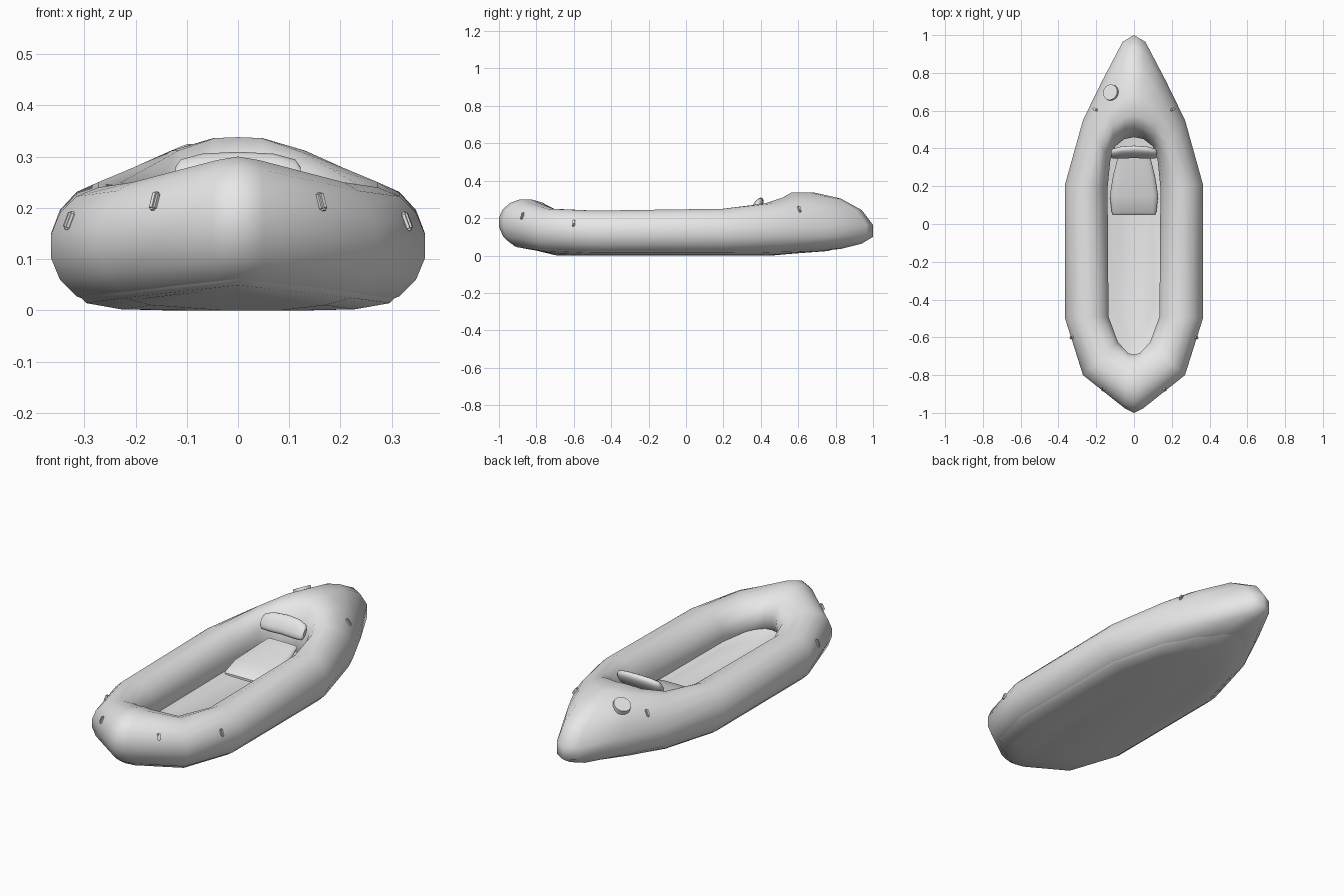
import bpy, bmesh
from math import sin, cos, pi, radians
from mathutils import Vector, Matrix
from mathutils.bvhtree import BVHTree

cube = bpy.data.objects.get("Cube")
if cube:
    bpy.data.objects.remove(cube)

grey = bpy.data.materials.new("light_grey")
grey.use_nodes = True
grey.diffuse_color = (0.8, 0.8, 0.8, 1)
grey.node_tree.nodes["Principled BSDF"].inputs["Base Color"].default_value = grey.diffuse_color


def finish(name, bm, angle):
    """Turn a bmesh into a smooth grey object."""
    bmesh.ops.recalc_face_normals(bm, faces=bm.faces)
    mesh = bpy.data.meshes.new(name)
    bm.to_mesh(mesh)
    bm.free()
    mesh.materials.append(grey)
    obj = bpy.data.objects.new(name, mesh)
    bpy.context.collection.objects.link(obj)
    bpy.ops.object.select_all(action="DESELECT")
    obj.select_set(True)
    bpy.context.view_layer.objects.active = obj
    bpy.ops.object.shade_smooth_by_angle(angle=radians(angle))
    return obj


def loft(name, rings, around=False, caps=(), angle=50):
    """Skin closed rings of points; around joins last to first, caps fills ends."""
    bm = bmesh.new()
    loops = [[bm.verts.new(p) for p in ring] for ring in rings]
    n = len(loops[0])
    pairs = list(zip(loops, loops[1:]))
    if around:
        pairs.append((loops[-1], loops[0]))
    for a, b in pairs:
        for i in range(n):
            j = (i + 1) % n
            bm.faces.new((a[i], a[j], b[j], b[i]))
    for c in caps:
        bm.faces.new(loops[c])
    return finish(name, bm, angle)


# Half-plan stations, bow to stern:
# outer edge, crest, inner edge, then outer / crest / bottom heights
half = [
    ((0, -1.0), (0, -0.86), (0, -0.69), 0.18, 0.30, 0.045),
    ((0.05, -0.975), (0.04, -0.85), (0.03, -0.685), 0.175, 0.293, 0.04),
    ((0.27, -0.80), (0.19, -0.73), (0.085, -0.625), 0.14, 0.25, 0.02),
    ((0.365, -0.50), (0.25, -0.49), (0.135, -0.49), 0.125, 0.24, 0.01),
    ((0.365, 0.21), (0.25, 0.20), (0.14, 0.19), 0.125, 0.25, 0.01),
    ((0.27, 0.55), (0.19, 0.44), (0.125, 0.34), 0.125, 0.278, 0.014),
    ((0.17, 0.755), (0.12, 0.55), (0.10, 0.41), 0.12, 0.312, 0.018),
    ((0.06, 0.965), (0.045, 0.59), (0.05, 0.45), 0.12, 0.336, 0.02),
    ((0, 1.0), (0, 0.60), (0, 0.46), 0.12, 0.338, 0.02),
]


def flip(s):
    return tuple((-p[0], p[1]) for p in s[:3]) + s[3:]


stations = half + [flip(s) for s in half[-2:0:-1]]


def tube_section(s, steps=16):
    outer, crest, inner = (Vector(p) for p in s[:3])
    zo, zt, zb = s[3:]
    ring = []
    for k in range(steps):
        t = 2 * pi * (k + 0.5) / steps
        side = outer if cos(t) > 0 else inner
        end = zt if sin(t) > 0 else zb
        reach = min(1, abs(cos(t)) / cos(pi / steps))
        rise = min(1, abs(sin(t)) / cos(pi / steps))
        p = crest.lerp(side, reach)
        ring.append((p.x, p.y, zo + (end - zo) * rise))
    return ring


# Inflated hull tube
hull = loft("hull_tube", [tube_section(s) for s in stations], around=True, angle=80)


def plan_ring(a, b, t, height):
    """Closed outline between two station edges at a height rule."""
    ring = []
    for s in stations:
        p = Vector(s[a]).lerp(Vector(s[b]), t)
        ring.append((p.x, p.y, height(s)))
    return ring


# Bottom sheet under the hull
loft("bottom_sheet", [
    plan_ring(1, 0, 0.5, lambda s: s[5] + 0.016),
    plan_ring(1, 0, 0.4, lambda s: s[5] + 0.004),
    plan_ring(1, 2, 0.2, lambda s: max(0.002, s[5] - 0.01)),
    plan_ring(1, 2, 1.0, lambda s: 0),
], caps=[-1], angle=60)

# Cockpit floor
floor = plan_ring(2, 1, 0.04, lambda s: 0.12 if s[2][1] < -0.6 else 0.10)
floor_mid = [(x * 0.75, -0.05 + (y + 0.05) * 0.85, 0.092) for x, y, z in floor]
loft("cockpit_floor", [floor, floor_mid], caps=[-1])


def oval(w, h, steps=16, power=0.6):
    """Rounded-box cross-section."""
    pts = []
    for k in range(steps):
        c, s = cos(2 * pi * k / steps), sin(2 * pi * k / steps)
        pts.append((w * abs(c) ** power * (1 if c > 0 else -1),
                    h * abs(s) ** power * (1 if s > 0 else -1)))
    return pts


# Seat cushion: y, half width, half height, centre height
cushion = [(0.05, 0.112, 0.006, 0.112), (0.065, 0.118, 0.014, 0.116),
           (0.15, 0.128, 0.025, 0.128), (0.25, 0.112, 0.025, 0.145),
           (0.32, 0.095, 0.018, 0.165), (0.36, 0.085, 0.008, 0.18)]
loft("seat_cushion", [[(u, y, z + v) for u, v in oval(w, h)] for y, w, h, z in cushion],
     caps=[0, -1])

# Backrest bolster, leaning to the stern
tilt = Matrix.Rotation(radians(-32), 3, "X")
rings = []
for x, size in [(-0.122, 0.5), (-0.112, 0.82), (-0.07, 1), (0, 1.03),
                (0.07, 1), (0.112, 0.82), (0.122, 0.5)]:
    centre = Vector((x, 0.382 - 0.8 * x * x, 0.266 - 0.5 * x * x))
    rings.append([centre + tilt @ Vector((0, u * size, v * size))
                  for u, v in oval(0.021, 0.047, power=0.85)])
loft("backrest", rings, caps=[0, -1])

# Fittings that sit on the hull surface
bm = bmesh.new()
bm.from_mesh(hull.data)
surface = BVHTree.FromBMesh(bm)
bm.free()


def seat_on_hull(x, y):
    """Frame on the hull: local x runs down the slope, local z is the normal."""
    spot, normal, _, _ = surface.ray_cast(Vector((x, y, 1)), Vector((0, 0, -1)))
    if normal.z < 0:
        normal = -normal
    down = (normal * normal.z - Vector((0, 0, 1))).normalized()
    side = normal.cross(down)
    frame = Matrix((down, side, normal)).transposed().to_4x4()
    frame.translation = spot
    return frame


for place, px, py in [("bow", 0.16, -0.872), ("side", 0.325, -0.60), ("stern", 0.202, 0.605)]:
    for label, sign in [("left", 1), ("right", -1)]:
        bm = bmesh.new()
        bmesh.ops.create_cube(bm, size=1, matrix=Matrix.Diagonal((0.038, 0.015, 0.014, 1)))
        bmesh.ops.bevel(bm, geom=bm.edges[:], offset=0.004, segments=2, affect="EDGES")
        tab = finish(f"{place}_tie_loop_{label}", bm, 40)
        tab.matrix_world = seat_on_hull(sign * px, py) @ Matrix.Translation((0, 0, 0.005))

# Inflation valve on the stern deck
bm = bmesh.new()
bmesh.ops.create_cone(bm, cap_ends=True, segments=20, radius1=0.044, radius2=0.042, depth=0.024)
valve = finish("inflation_valve", bm, 40)
valve.matrix_world = seat_on_hull(-0.12, 0.695) @ Matrix.Translation((0, 0, 0.002))
